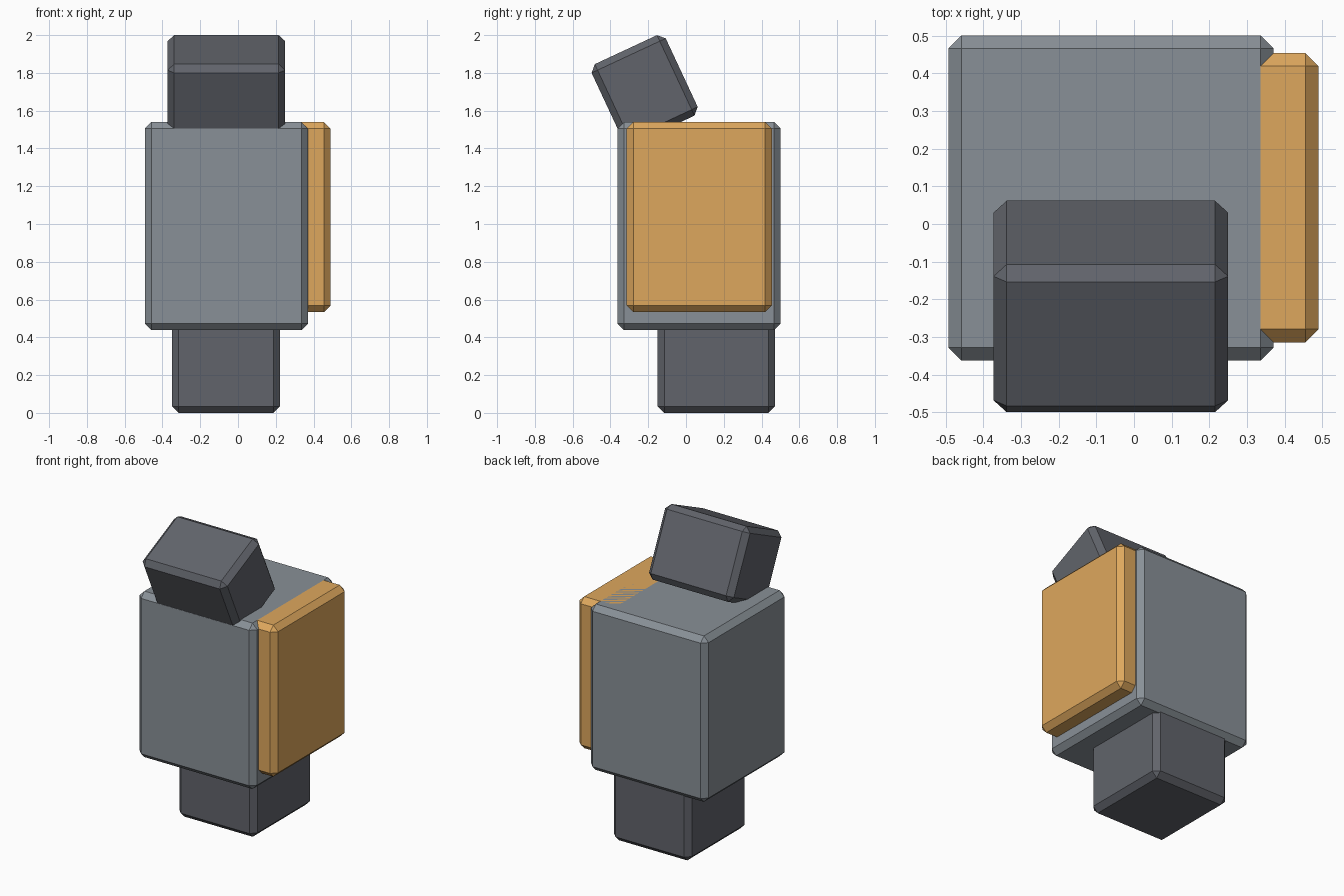
import bpy
from math import radians

if "Cube" in bpy.data.objects:
    bpy.data.objects.remove(bpy.data.objects["Cube"])

BEVEL = 0.035


def material(name, colour):
    m = bpy.data.materials.new(name)
    m.diffuse_color = (*colour, 1)
    m.use_nodes = True
    m.node_tree.nodes["Principled BSDF"].inputs["Base Color"].default_value = m.diffuse_color
    return m


def block(name, lo, hi, mat, tilt=0):
    """Chamfered box between two corners, tilted about x through its centre."""
    centre = [(a + b) / 2 for a, b in zip(lo, hi)]
    bpy.ops.mesh.primitive_cube_add(size=1, location=centre)
    ob = bpy.context.object
    ob.name = name
    ob.scale = [b - a for a, b in zip(lo, hi)]
    bpy.ops.object.transform_apply(location=False, rotation=False, scale=True)
    ob.rotation_euler.x = radians(tilt)
    bevel = ob.modifiers.new("chamfer", 'BEVEL')
    bevel.width = BEVEL
    bevel.segments = 1
    ob.data.materials.append(mat)
    return ob


slate = material("slate", (0.25, 0.28, 0.31))
dark = material("dark_grey", (0.12, 0.127, 0.147))
orange = material("orange", (0.73, 0.39, 0.11))

# Main body
block("body", (-0.493, -0.363, 0.438), (0.371, 0.501, 1.54), slate)

# Coloured side plate, sunk into the body
block("side_plate", (0.18, -0.314, 0.533), (0.49, 0.454, 1.54), orange)

# Lower stub, running up into the body
block("lower_joint", (-0.35, -0.15, 0), (0.223, 0.472, 0.58), dark)

# Tilted upper block, its lower edge sunk into the body
block("upper_joint", (-0.373, -0.4355, 1.475), (0.25, -0.0025, 1.945), dark, tilt=25)
